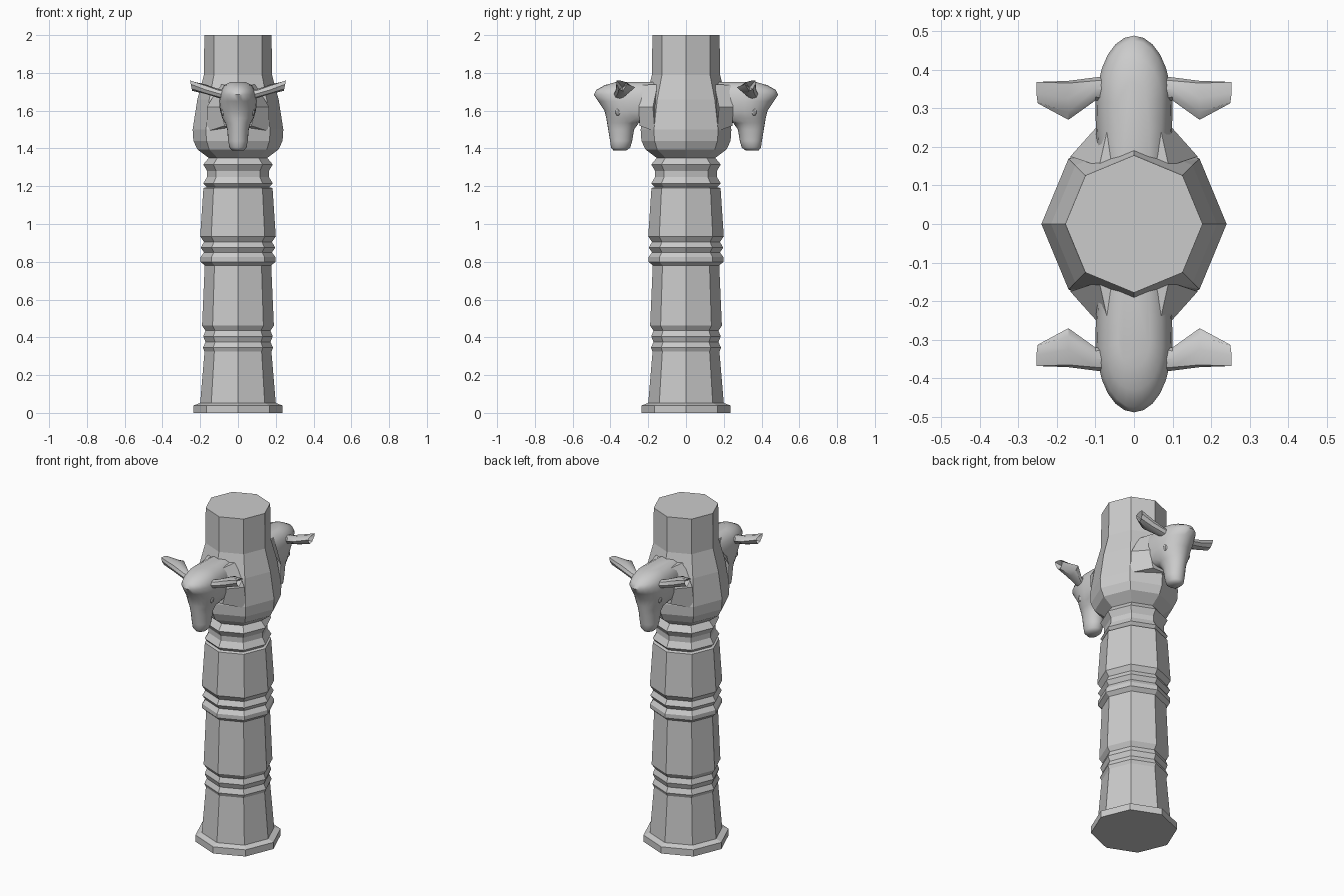
import bpy, bmesh
from math import sin, cos, pi, copysign
from mathutils import Vector

if "Cube" in bpy.data.objects:
    bpy.data.objects.remove(bpy.data.objects["Cube"])


def loft(name, rings, smooth=None, tip=None):
    """Skin a list of equal-length point rings; the last end may close on a point."""
    bm = bmesh.new()
    vr = [[bm.verts.new(p) for p in ring] for ring in rings]
    n = len(vr[0])
    for a, b in zip(vr, vr[1:]):
        for i in range(n):
            j = (i + 1) % n
            bm.faces.new((a[i], a[j], b[j], b[i]))
    bm.faces.new(vr[0])
    if tip:
        t = bm.verts.new(tip)
        for i in range(n):
            bm.faces.new((vr[-1][i], vr[-1][(i + 1) % n], t))
    else:
        bm.faces.new(vr[-1])
    bmesh.ops.recalc_face_normals(bm, faces=bm.faces)
    me = bpy.data.meshes.new(name)
    bm.to_mesh(me)
    bm.free()
    ob = bpy.data.objects.new(name, me)
    bpy.context.collection.objects.link(ob)
    if smooth:
        bpy.ops.object.select_all(action='DESELECT')
        ob.select_set(True)
        bpy.context.view_layer.objects.active = ob
        bpy.ops.object.shade_smooth_by_angle(angle=smooth)
    return ob


# Octagonal column: (radius, height) profile
profile = [
    (.235, 0), (.235, .04), (.20, .052),
    (.177, .325), (.186, .345), (.172, .375), (.184, .405), (.172, .435), (.19, .462),
    (.176, .78), (.198, .80), (.198, .825), (.18, .85), (.197, .875), (.18, .905), (.2, .935),
    (.183, 1.19), (.165, 1.195), (.184, 1.215), (.163, 1.25), (.163, 1.28), (.184, 1.315), (.155, 1.35),
    (.215, 1.395), (.236, 1.44), (.24, 1.50), (.215, 1.66), (.18, 1.79), (.178, 2.0)]
loft("column", [[(r * cos(k * pi / 4), r * sin(k * pi / 4), z) for k in range(8)]
                for r, z in profile])

# Cattle head slices: height, front, widest point, back, half width
slices = [
    (1.39, .385, .35, .315, .03), (1.405, .397, .35, .295, .045), (1.44, .402, .345, .285, .052),
    (1.50, .412, .34, .275, .057), (1.535, .418, .33, .25, .068), (1.56, .422, .32, .12, .083),
    (1.60, .432, .31, .05, .095), (1.65, .465, .31, .05, .10), (1.685, .488, .32, .05, .096),
    (1.71, .475, .32, .05, .088), (1.735, .43, .32, .05, .072), (1.752, .37, .31, .05, .04)]


def head_slice(z, yf, yc, yb, w, s, n=24):
    pts = []
    for k in range(n):
        c, d = cos(2 * pi * k / n), sin(2 * pi * k / n)
        neck = d < 0 and yb < .2
        x = w * (copysign(abs(c) ** .4, c) if neck else c)
        y = yc + d * (yf - yc if d > 0 else yc - yb)
        pts.append((x, s * y, z))
    return pts


for s, side in ((-1, "front"), (1, "back")):
    loft(side + "_head", [head_slice(*sl, s) for sl in slices], smooth=1.0)

    # Faceted neck base blending into the column
    loft(side + "_neck_base", [
        [(-.165, s * .165, 1.49), (.165, s * .165, 1.49), (.165, s * .175, 1.62),
         (.09, s * .15, 1.74), (-.09, s * .15, 1.74), (-.165, s * .175, 1.62)],
        [(-.07, s * .245, 1.52), (.07, s * .245, 1.52), (.098, s * .25, 1.62),
         (.07, s * .24, 1.735), (-.07, s * .24, 1.735), (-.098, s * .25, 1.62)]])

    for m, lr in ((-1, "left"), (1, "right")):
        # Cupped ear: round root flaring to an open tip
        def P(x, y, z):
            return Vector((m * x, s * y, z))
        root = [P(.05, .35 + .035 * cos(k * pi / 4), 1.68 + .03 * sin(k * pi / 4)) for k in range(8)]
        stem = [P(.10, .35 + .03 * cos(k * pi / 4), 1.69 + .024 * sin(k * pi / 4)) for k in range(8)]
        flare = [P(.17, y, z) for y, z in (
            (.371, 1.71), (.365, 1.732), (.325, 1.738), (.29, 1.732),
            (.27, 1.725), (.29, 1.705), (.325, 1.688), (.36, 1.692))]
        end = [P(x, y, z) for x, y, z in (
            (.25, .366, 1.74), (.253, .368, 1.76), (.253, .34, 1.758), (.25, .315, 1.75),
            (.248, .312, 1.74), (.245, .32, 1.725), (.243, .335, 1.705), (.245, .355, 1.715))]
        loft(f"{side}_{lr}_ear", [root, stem, flare, end], smooth=.6, tip=P(.20, .335, 1.722))

        # Eye
        bpy.ops.mesh.primitive_uv_sphere_add(segments=8, ring_count=6, radius=1,
                                             location=(m * .078, s * .36, 1.595))
        eye = bpy.context.object
        eye.name = f"{side}_{lr}_eye"
        eye.scale = (.012, .015, .022)
